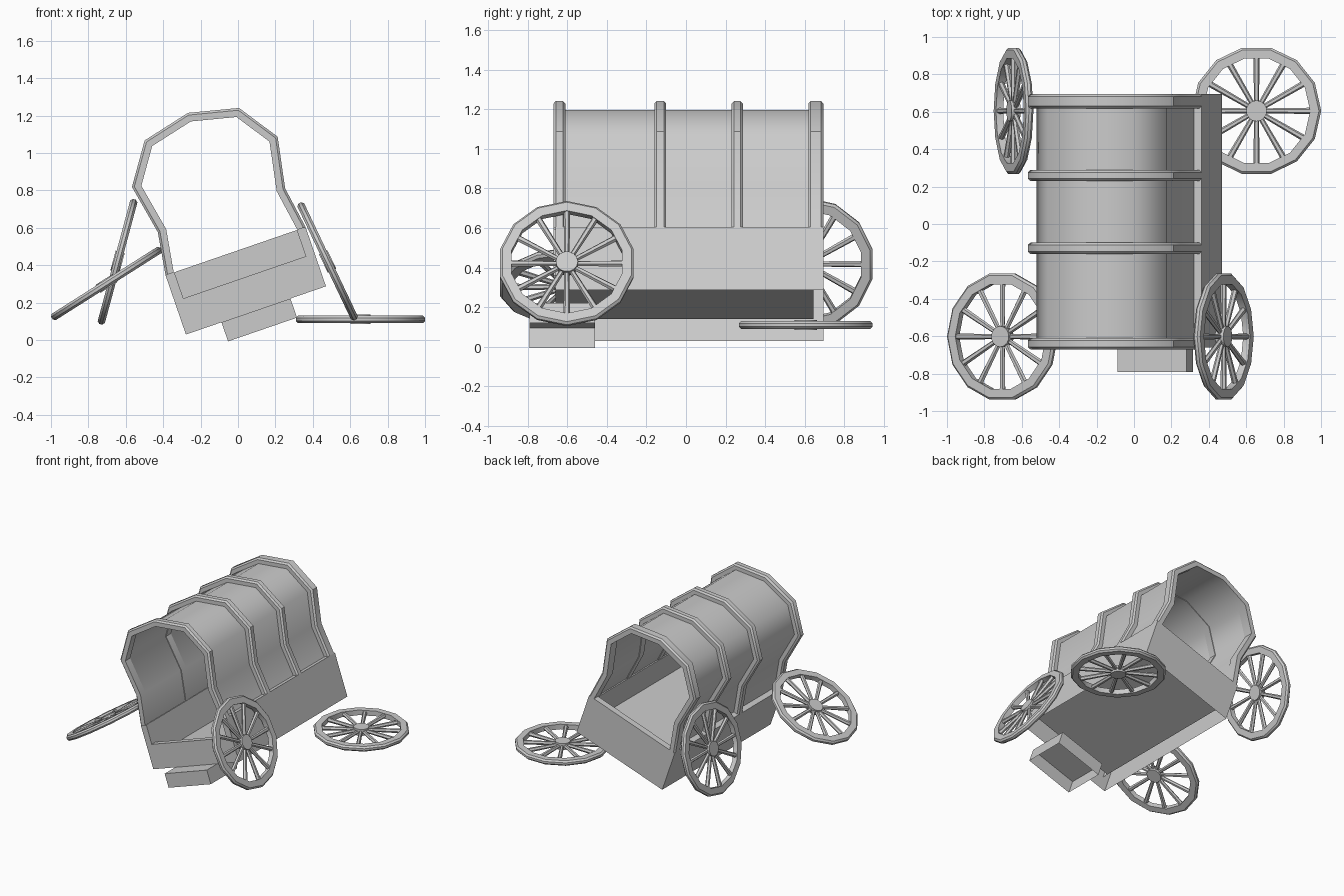
import bpy, bmesh
from math import radians, cos, sin, pi
from mathutils import Matrix, Vector

if "Cube" in bpy.data.objects:
    bpy.data.objects.remove(bpy.data.objects["Cube"])

# The wagon body leans over; its parts are built upright and share this matrix
BODY = Matrix.Translation((0.096, 0, 0.158)) @ Matrix.Rotation(radians(-19), 4, 'Y')


def finish(name, bm, matrix, smooth=None, normals=True):
    bmesh.ops.remove_doubles(bm, verts=bm.verts, dist=1e-5)
    if normals:
        bmesh.ops.recalc_face_normals(bm, faces=bm.faces)
    me = bpy.data.meshes.new(name)
    bm.to_mesh(me)
    bm.free()
    ob = bpy.data.objects.new(name, me)
    bpy.context.collection.objects.link(ob)
    ob.matrix_world = matrix
    if smooth:
        bpy.ops.object.select_all(action='DESELECT')
        ob.select_set(True)
        bpy.context.view_layer.objects.active = ob
        bpy.ops.object.shade_smooth_by_angle(angle=radians(smooth))
    return ob


def quad(bm, *pts):
    bm.faces.new([bm.verts.new(p) for p in pts])


def strip(bm, rings, closed=False):
    # Join successive point rows with quads
    pairs = list(zip(rings, rings[1:])) + ([(rings[-1], rings[0])] if closed else [])
    for a, b in pairs:
        for i in range(len(a) - 1):
            quad(bm, a[i], a[i + 1], b[i + 1], b[i])


# Tub: outer boards, rim and inner basin, open underneath
W, T, FRONT, BACK, H, LOW, FLOOR = 0.396, 0.05, -0.66, 0.695, 0.335, 0.187, 0.10
outer = [(W, FRONT), (W, BACK), (-W, BACK), (-W, FRONT)]
inner = [(W - T, FRONT), (W - T, BACK - T), (T - W, BACK - T), (T - W, FRONT)]
bm = bmesh.new()


def level(plan, z):
    return [(x, y, z) for x, y in plan]


rows = [level(outer, 0), level(outer, H), level(inner, H), level(inner, FLOOR)]
strip(bm, rows)
for k in (0, 3):
    quad(bm, *[r[k] for r in rows[:3]], (*inner[k], 0))
a = W - T
panel = [(FRONT, 0), (FRONT, LOW), (FRONT + T, LOW), (FRONT + T, FLOOR), (BACK - T, FLOOR)]
strip(bm, [[(-a, y, z), (a, y, z)] for y, z in panel])
finish("wagon_tub", bm, BODY)

# Front step, open underneath
bm = bmesh.new()
bmesh.ops.create_cube(bm, size=1, matrix=Matrix.Translation((0, -0.625, -0.054))
                      @ Matrix.Diagonal((0.39, 0.33, 0.108, 1)))
bm.faces.ensure_lookup_table()
bmesh.ops.delete(bm, geom=[f for f in bm.faces if f.calc_center_median().z < -0.1],
                 context='FACES_ONLY')
finish("front_step", bm, BODY)

# Cover outline, mirrored across the middle
half = [(0.396, 0.335), (0.36, 0.566), (0.412, 0.84), (0.267, 1.053)]
arch = half + [(0, 1.117)] + [(-x, z) for x, z in reversed(half)]


def inset(d):
    pts = [Vector(p) for p in arch]
    out = []
    for i, p in enumerate(pts):
        ns = []
        if i:
            e = (p - pts[i - 1]).normalized()
            ns.append(Vector((-e.y, e.x)))
        if i < len(pts) - 1:
            e = (pts[i + 1] - p).normalized()
            ns.append(Vector((-e.y, e.x)))
        n = sum(ns, Vector((0, 0))).normalized()
        q = p + n * d / n.dot(ns[0])
        if i in (0, len(pts) - 1):
            q.y = H
        out.append(q)
    return out


def arch_row(d, y):
    return [(p.x, y, p.y) for p in inset(d)]


# Canvas cover
bm = bmesh.new()
strip(bm, [arch_row(0.042, -0.65), arch_row(0.042, 0.66)])
finish("canvas_cover", bm, BODY, 50)

# Hoops with chamfered outer edges
for i, (y0, y1) in enumerate([(-0.67, -0.61), (-0.16, -0.10), (0.23, 0.288), (0.618, 0.695)]):
    bm = bmesh.new()
    c = 0.012
    section = [(0, y0 + c), (0, y1 - c), (c, y1), (0.047, y1), (0.047, y0), (c, y0)]
    strip(bm, [arch_row(d, y) for d, y in section], closed=True)
    finish(f"hoop_{i + 1}", bm, BODY, 44)


# Wheel lying flat around its hub
def wheel(name, loc, tilt):
    m = Matrix.Translation(loc) @ Matrix.Rotation(radians(tilt), 4, 'Y')
    bm = bmesh.new()
    n, R, r, h, c = 14, 0.346, 0.287, 0.02, 0.012
    section = [(R, h - c), (R - c, h), (r, h), (r, -h), (R - c, -h), (R, c - h)]
    rings = [[(p * cos(2 * pi * k / n), p * sin(2 * pi * k / n), z) for k in range(n + 1)]
             for p, z in section]
    strip(bm, rings, closed=True)
    # Tapered spokes
    for k in range(12):
        s = bmesh.ops.create_cone(bm, cap_ends=True, segments=6, radius1=0.013,
                                  radius2=0.017, depth=0.27)['verts']
        bmesh.ops.transform(bm, verts=s, matrix=Matrix.Rotation(2 * pi * k / 12, 4, 'Z')
                            @ Matrix.Translation((0.165, 0, 0))
                            @ Matrix.Rotation(pi / 2, 4, 'Y'))
    # Hub
    bmesh.ops.create_cone(bm, cap_ends=True, segments=14, radius1=0.056, radius2=0.056, depth=0.05)
    finish(name, bm, m, 30)


wheel("wheel_front_right", (0.479, -0.602, 0.42), 64.6)
wheel("wheel_back_right", (0.655, 0.605, 0.11), 0)
wheel("wheel_front_left", (-0.703, -0.602, 0.302), -32.4)
wheel("wheel_back_left", (-0.644, 0.605, 0.418), -74.9)
